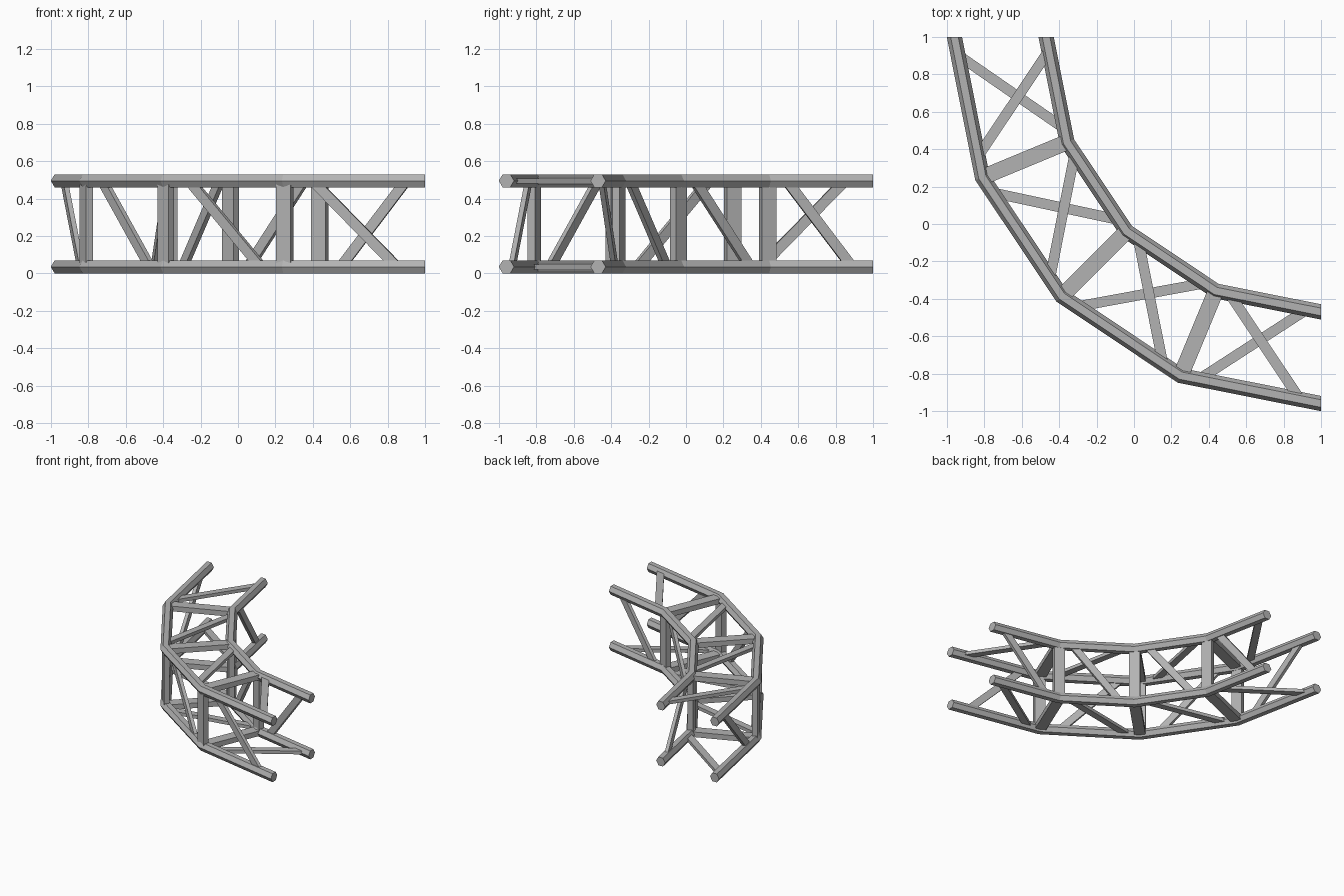
import bpy, bmesh, math
from mathutils import Vector, Matrix

if "Cube" in bpy.data.objects:
    bpy.data.objects.remove(bpy.data.objects["Cube"])

STEP = math.radians(22.5)        # arc angle of one bay
BAYS = 4
OUTER, INNER = 1.96, 1.47        # chord radii about the arc centre
LOW, HIGH = 0.035, 0.495         # chord heights
TUBE = 0.04

steel = bpy.data.materials.new("grey_steel")
steel.use_nodes = True
grey = (0.45, 0.45, 0.45, 1)
steel.diffuse_color = grey
steel.node_tree.nodes["Principled BSDF"].inputs["Base Color"].default_value = grey


def finish(name, bm):
    bmesh.ops.recalc_face_normals(bm, faces=bm.faces)
    mesh = bpy.data.meshes.new(name)
    bm.to_mesh(mesh)
    bm.free()
    mesh.materials.append(steel)
    bpy.context.collection.objects.link(bpy.data.objects.new(name, mesh))


def node(radius, i, z):
    """Point on the arc; i counts from the back end."""
    a = i * STEP
    return Vector((1 - radius * math.cos(a), 1 - radius * math.sin(a), z))


def along(radius, bay, t, z):
    return node(radius, bay, z).lerp(node(radius, bay + 1, z), t)


def chord(name, radius, z):
    """Mitred six-sided tube following the arc."""
    bm = bmesh.new()
    rings = []
    for i in range(BAYS + 1):
        ring = []
        for k in range(6):
            a = k * math.pi / 3
            r = radius + TUBE * math.cos(a) / math.cos(STEP / 2)
            ring.append(bm.verts.new(node(r, i, z + TUBE * math.sin(a))))
        rings.append(ring)
    for a, b in zip(rings, rings[1:]):
        for k in range(6):
            n = (k + 1) % 6
            bm.faces.new((a[k], a[n], b[n], b[k]))
    bm.faces.new(rings[0])
    bm.faces.new(rings[-1])
    finish(name, bm)


def bar(name, p, q, normal, width, thick):
    """Flat bar from p to q, its broad side facing the normal."""
    d = (q - p).normalized()
    side = d.cross(normal).normalized()
    up = side.cross(d)
    m = Matrix((side * width, up * thick, q - p)).transposed().to_4x4()
    m.translation = (p + q) / 2
    bm = bmesh.new()
    bmesh.ops.create_cube(bm, size=1, matrix=m)
    finish(name, bm)


UP = Vector((0, 0, 1))

# Four chords
for side, r in (("outer", OUTER), ("inner", INNER)):
    for level, z in (("lower", LOW), ("upper", HIGH)):
        chord(f"{side}_{level}_chord", r, z)

# Posts and radial cross beams at the inner joints
for i in range(1, BAYS):
    radial = (node(1, i, 0) - node(0, i, 0)).normalized()
    for side, r in (("outer", OUTER), ("inner", INNER)):
        bar(f"{side}_post_{i}", node(r, i, LOW), node(r, i, HIGH), radial, 0.085, 0.042)
    for level, z in (("lower", LOW), ("upper", HIGH)):
        bar(f"{level}_cross_beam_{i}", node(INNER, i, z), node(OUTER, i, z), UP, 0.085, 0.042)

# Diagonal braces on all four sides of every bay
for b in range(BAYS):
    radial = node(1, b + 0.5, 0) - node(0, b + 0.5, 0)
    bar(f"outer_brace_{b}", along(OUTER, b, 0.2, HIGH), along(OUTER, b, 0.8, LOW),
        radial, 0.055, 0.027)
    bar(f"inner_brace_{b}", along(INNER, b, 0.2, LOW), along(INNER, b, 0.82, HIGH),
        radial, 0.055, 0.027)
    bar(f"upper_brace_{b}", along(INNER, b, 0.13, HIGH), along(OUTER, b, 0.85, HIGH),
        UP, 0.055, 0.027)
    bar(f"lower_brace_{b}", along(OUTER, b, 0.13, LOW), along(INNER, b, 0.87, LOW),
        UP, 0.055, 0.027)
